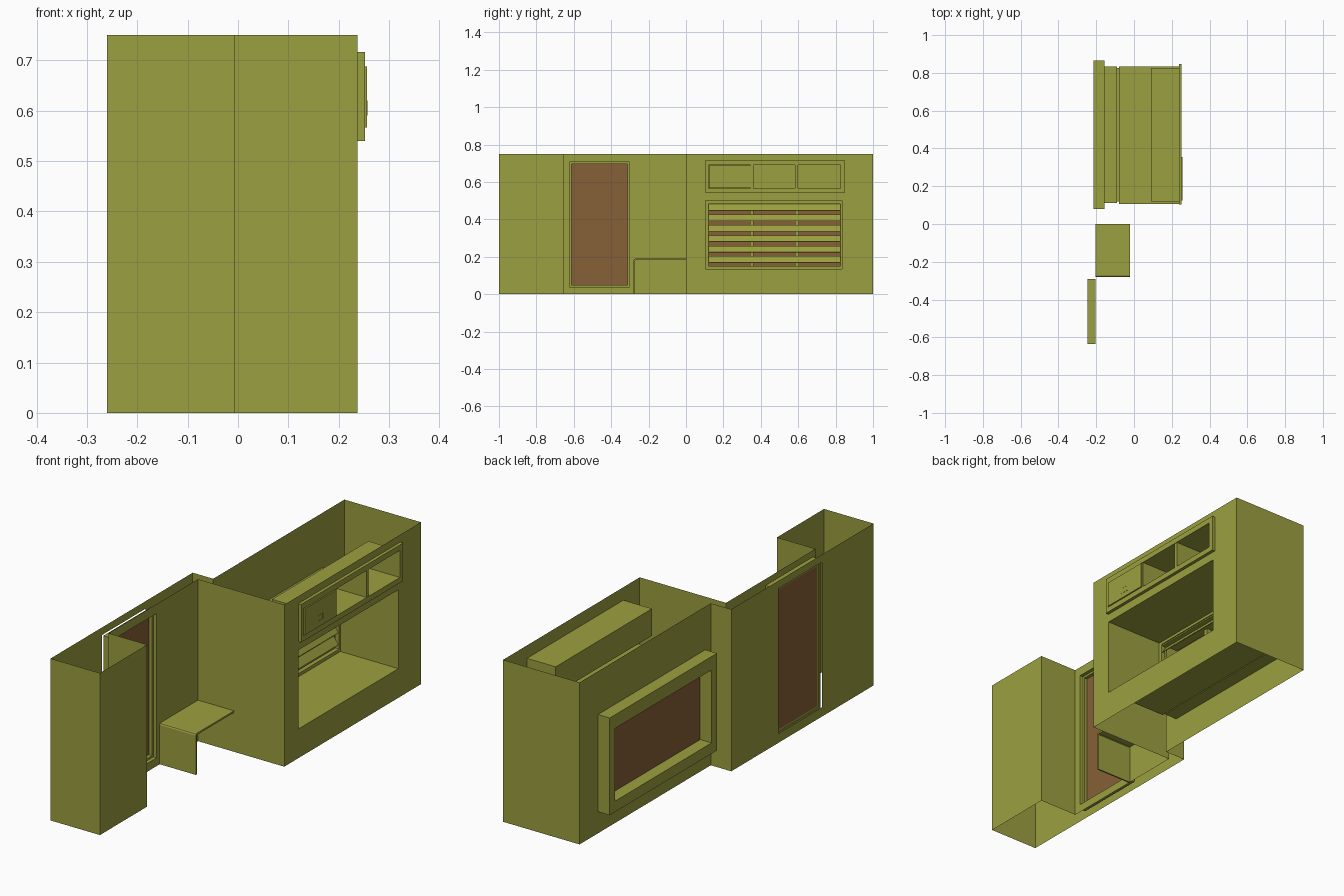
import bpy, bmesh

if "Cube" in bpy.data.objects:
    bpy.data.objects.remove(bpy.data.objects["Cube"])


def material(name, rgb):
    m = bpy.data.materials.new(name)
    m.diffuse_color = (*rgb, 1)
    m.use_nodes = True
    m.node_tree.nodes["Principled BSDF"].inputs["Base Color"].default_value = m.diffuse_color
    return m


GREEN = material("green", (0.33, 0.35, 0.05))
BROWN = material("brown", (0.24, 0.12, 0.04))


def finish(name, bm, mat=GREEN):
    bmesh.ops.remove_doubles(bm, verts=bm.verts, dist=1e-5)
    me = bpy.data.meshes.new(name)
    bm.to_mesh(me)
    bm.free()
    me.materials.append(mat)
    ob = bpy.data.objects.new(name, me)
    bpy.context.collection.objects.link(ob)
    return ob


def quad(bm, *pts):
    bm.faces.new([bm.verts.new(p) for p in pts])


def holed_sheet(bm, x, y0, y1, z0, z1, holes=(), front=True):
    """Flat sheet at x, cut by rectangles (y0, y1, z0, z1)."""
    ys = sorted({y0, y1, *[v for h in holes for v in h[:2]]})
    zs = sorted({z0, z1, *[v for h in holes for v in h[2:]]})
    for a, b in zip(ys, ys[1:]):
        for c, d in zip(zs, zs[1:]):
            m, n = (a + b) / 2, (c + d) / 2
            if any(h[0] < m < h[1] and h[2] < n < h[3] for h in holes):
                continue
            p = [(x, a, c), (x, b, c), (x, b, d), (x, a, d)]
            quad(bm, *(p if front else p[::-1]))


def tube(bm, x0, x1, r, inward=True):
    """Four sides of a rectangular sleeve running along x."""
    c = [(r[0], r[2]), (r[1], r[2]), (r[1], r[3]), (r[0], r[3])]
    for (a, b), (d, e) in zip(c, c[1:] + c[:1]):
        p = [(x0, a, b), (x1, a, b), (x1, d, e), (x0, d, e)]
        quad(bm, *(p[::-1] if inward else p))


def ring(name, x0, x1, outer, inner):
    bm = bmesh.new()
    holed_sheet(bm, x1, *outer, [inner])
    holed_sheet(bm, x0, *outer, [inner], front=False)
    tube(bm, x0, x1, outer, inward=False)
    tube(bm, x0, x1, inner)
    return finish(name, bm)


def box(name, x0, x1, y0, y1, z0, z1, mat=GREEN):
    bm = bmesh.new()
    r = (y0, y1, z0, z1)
    holed_sheet(bm, x1, *r)
    holed_sheet(bm, x0, *r, front=False)
    tube(bm, x0, x1, r, inward=False)
    return finish(name, bm, mat)


H = 0.75
COUNTER = (0.105, 0.835, 0.135, 0.5)
PANE = (0.12, 0.825, 0.15, 0.487)
SHELF = (0.12, 0.825, 0.565, 0.69)
DOOR = (-0.632, -0.293, 0.028, 0.717)

# Thin walls open at top and bottom
bm = bmesh.new()
holed_sheet(bm, 0.237, 0, 1, 0, H, [COUNTER, SHELF])
holed_sheet(bm, -0.205, -0.655, 0, 0, H, [DOOR])
holed_sheet(bm, -0.007, -1, -0.655, 0, H)
holed_sheet(bm, -0.155, 0.04, 1, 0, H, [PANE], front=False)
holed_sheet(bm, -0.26, -1, 0.04, 0, H, [(-0.625, -0.305, 0.043, 0.715)], front=False)
for a, b, y in ((-0.26, -0.007, -1), (-0.205, 0.237, 0), (0.237, -0.155, 1),
                (-0.007, -0.205, -0.655), (-0.155, -0.26, 0.04)):
    quad(bm, (a, y, 0), (b, y, 0), (b, y, H), (a, y, H))
finish("walls", bm)

# Doorway: frame, inner moulding and door leaf
ring("door_frame", -0.245, -0.205, (-0.635, -0.29, 0.025, 0.72), (-0.622, -0.303, 0.038, 0.707))
ring("door_moulding", -0.243, -0.222, (-0.622, -0.303, 0.038, 0.707), (-0.612, -0.312, 0.048, 0.697))
box("door_leaf", -0.243, -0.238, -0.618, -0.306, 0.042, 0.703, BROWN)

# Folded bench: a top and a front drop with an eased edge
prof = [(-0.28, 0), (-0.28, 0.182), (-0.277, 0.188), (-0.271, 0.19), (0, 0.19),
        (0, 0.182), (-0.27, 0.182), (-0.273, 0.179), (-0.273, 0)]
bm = bmesh.new()
near = [bm.verts.new((-0.02, *p)) for p in prof]
far = [bm.verts.new((-0.205, *p)) for p in prof]
bm.faces.new(near)
bm.faces.new(far[::-1])
for i in range(len(prof)):
    j = (i + 1) % len(prof)
    bm.faces.new((near[i], far[i], far[j], near[j]))
bmesh.ops.recalc_face_normals(bm, faces=bm.faces)
finish("bench", bm)

# Deep counter recess behind the front opening
bm = bmesh.new()
tube(bm, -0.06, 0.237, COUNTER)
finish("counter_recess", bm)

# Rear window: outside surround, inside frames, pane
ring("window_surround", -0.215, -0.155, (0.08, 0.865, 0.1, 0.55), PANE)
ring("window_frame", -0.155, -0.09, (0.11, 0.835, 0.14, 0.497), PANE)
ring("shutter_frame", -0.08, -0.06, COUNTER, PANE)
box("window_pane", -0.157, -0.152, *PANE, BROWN)

# Window mullions and tilted shutter slats
for y in (0.352, 0.594):
    box("mullion", -0.15, -0.125, y - 0.01, y + 0.01, PANE[2], PANE[3])
for i in range(6):
    z = 0.169 + i * 0.0557
    bm = bmesh.new()
    a, b = PANE[:2]
    sec = [(-0.063, z), (-0.088, z + 0.034), (-0.091, z + 0.032), (-0.066, z - 0.002)]
    for (x0, z0), (x1, z1) in zip(sec, sec[1:] + sec[:1]):
        quad(bm, (x0, a, z0), (x0, b, z0), (x1, b, z1), (x1, a, z1))
    for y in (a, b):
        quad(bm, *[(x, y, zz) for x, zz in sec])
    bmesh.ops.remove_doubles(bm, verts=bm.verts, dist=1e-5)
    bmesh.ops.recalc_face_normals(bm, faces=bm.faces)
    finish("shutter_slat", bm)
box("shutter_top_rail", -0.09, -0.065, PANE[0], PANE[1], 0.481, 0.487)

# Upper shelf: face frame, open box, dividers
ring("shelf_frame", 0.237, 0.252, (0.103, 0.848, 0.54, 0.716), SHELF)
bm = bmesh.new()
tube(bm, 0.09, 0.237, SHELF)
holed_sheet(bm, 0.09, *SHELF)
finish("shelf_box", bm)
for y in (0.354, 0.59):
    box("shelf_divider", 0.09, 0.25, y - 0.008, y + 0.008, SHELF[2], SHELF[3])

# Shelf cupboard door with a small square pull
box("cupboard_door", 0.246, 0.256, 0.124, 0.355, 0.567, 0.688)
ring("cupboard_pull", 0.256, 0.257, (0.215, 0.26, 0.59, 0.62), (0.221, 0.254, 0.595, 0.615))
